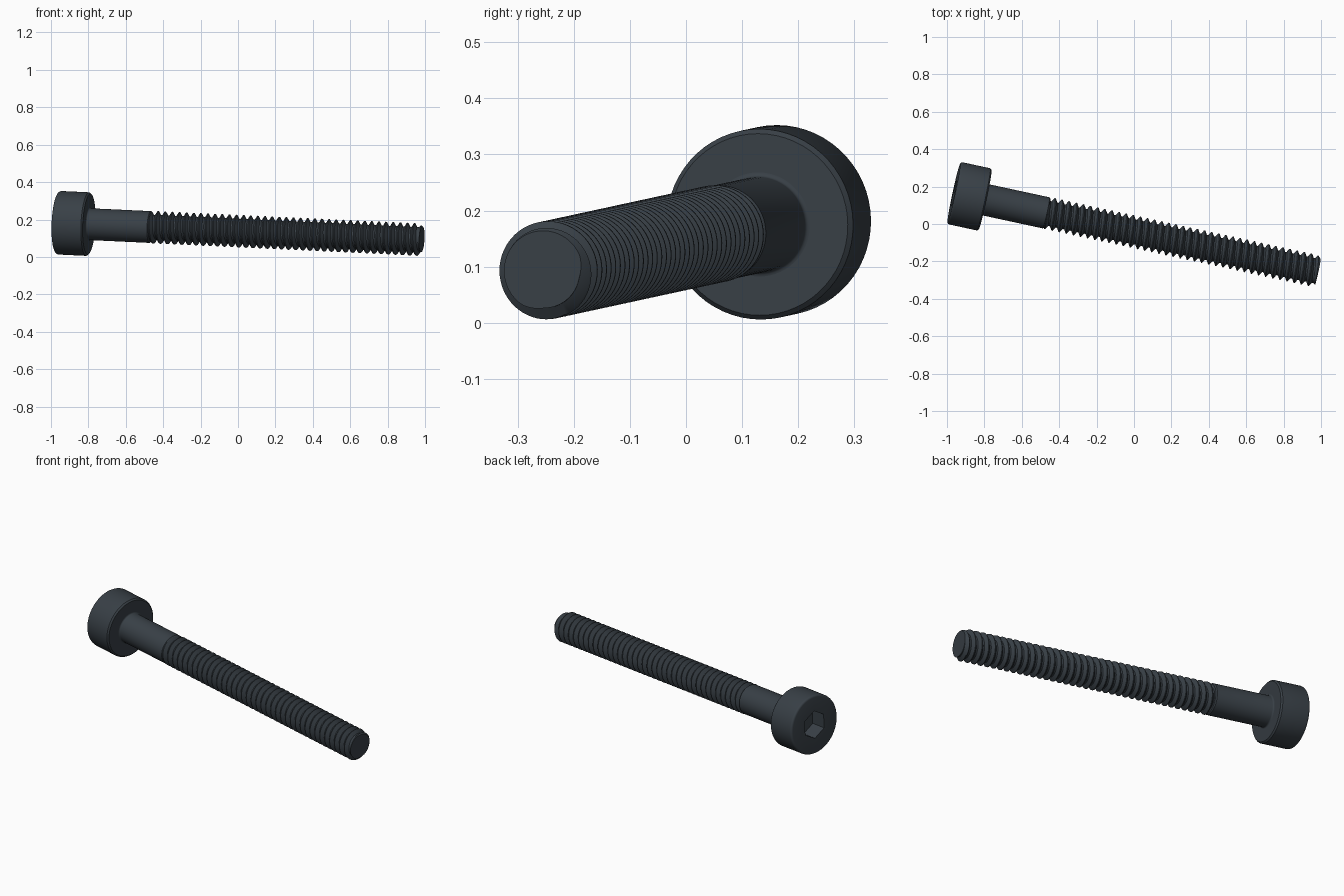
import bpy, bmesh
from math import pi, cos, sin, radians
from mathutils import Vector, Matrix

if "Cube" in bpy.data.objects:
    bpy.data.objects.remove(bpy.data.objects["Cube"], do_unlink=True)

# Bolt axis, from the centre of the head face to the tip
HEAD_END = Vector((-0.963, 0.166, 0.183))
TIP_END = Vector((0.983, -0.254, 0.092))
AXIS = TIP_END - HEAD_END
LENGTH = AXIS.length
PLACE = Matrix.Translation(HEAD_END) @ AXIS.to_track_quat('Z', 'Y').to_matrix().to_4x4()

SEGS = 60
HEAD_R, HEAD_LEN = 0.17, 0.171
SHANK_R, THREAD_START = 0.085, 0.512
CREST_R, ROOT_R, PITCH = 0.087, 0.066, 0.039

steel = bpy.data.materials.new("dark_steel")
steel.use_nodes = True
steel.diffuse_color = (0.040, 0.051, 0.062, 1)
steel.node_tree.nodes["Principled BSDF"].inputs["Base Color"].default_value = steel.diffuse_color


def build(name, rows):
    """Join rows of (radius, angle, distance) points into a closed skin along the axis."""
    bm = bmesh.new()
    grid = [[bm.verts.new((r * cos(a), r * sin(a), s)) for r, a, s in row] for row in rows]
    for low, high in zip(grid, grid[1:]):
        for i in range(SEGS):
            bm.faces.new((low[i], low[i + 1], high[i + 1], high[i]))
    bmesh.ops.remove_doubles(bm, verts=bm.verts, dist=1e-5)
    bmesh.ops.holes_fill(bm, edges=[e for e in bm.edges if e.is_boundary], sides=0)
    bmesh.ops.recalc_face_normals(bm, faces=bm.faces)
    mesh = bpy.data.meshes.new(name)
    bm.to_mesh(mesh)
    bm.free()
    mesh.materials.append(steel)
    obj = bpy.data.objects.new(name, mesh)
    bpy.context.collection.objects.link(obj)
    obj.matrix_world = PLACE
    bpy.ops.object.select_all(action='DESELECT')
    obj.select_set(True)
    bpy.context.view_layer.objects.active = obj
    bpy.ops.object.shade_smooth_by_angle(angle=radians(30))
    return obj


ANGLES = [2 * pi * i / SEGS for i in range(SEGS + 1)]


def ring(radius, s):
    return [(radius, a, s) for a in ANGLES]


def hex_ring(apothem, s):
    return [(apothem / cos((a - pi / 2) % (pi / 3) - pi / 6), a, s) for a in ANGLES]


# Cylinder head with rounded rim and hexagonal socket
rim = 0.012
head = [hex_ring(0.069, 0.09), hex_ring(0.069, 0)]
for k in range(5):
    t = k * pi / 8
    head.append(ring(HEAD_R - rim + rim * sin(t), rim - rim * cos(t)))
head += [ring(HEAD_R, HEAD_LEN - 0.008), ring(HEAD_R - 0.008, HEAD_LEN), ring(SHANK_R, HEAD_LEN)]
build("socket_head", head)

# Plain shank with a small fillet under the head
fillet = 0.008
shank = [ring(SHANK_R + fillet * (1 - sin(t)), HEAD_LEN + fillet * (1 - cos(t)))
         for t in (0, pi / 8, pi / 4, 3 * pi / 8, pi / 2)]
shank += [ring(SHANK_R, THREAD_START - 0.006), ring(SHANK_R - 0.006, THREAD_START)]
build("shank", shank)

# Helical thread: root flat, rising flank, crest flat, falling flank
PHASES = (0, 0.22, 0.55, 0.67)


def thread_radius(phase):
    p = phase % 1
    if p < PHASES[1]:
        lift = 0
    elif p < PHASES[2]:
        lift = (p - PHASES[1]) / (PHASES[2] - PHASES[1])
    elif p < PHASES[3]:
        lift = 1
    else:
        lift = (1 - p) / (1 - PHASES[3])
    return ROOT_R + (CREST_R - ROOT_R) * lift


def thread_point(a, turn):
    s = THREAD_START + PITCH * (turn + a / (2 * pi))
    s = min(max(s, THREAD_START), LENGTH)
    phase = (s - THREAD_START) / PITCH - a / (2 * pi)
    # The chamfer at the tip trims the last crests
    return min(thread_radius(phase), 0.072 + 0.7 * (LENGTH - s)), a, s


turns = int((LENGTH - THREAD_START) / PITCH) + 2
build("thread", [[thread_point(a, n + p) for a in ANGLES]
                 for n in range(-2, turns) for p in PHASES])
